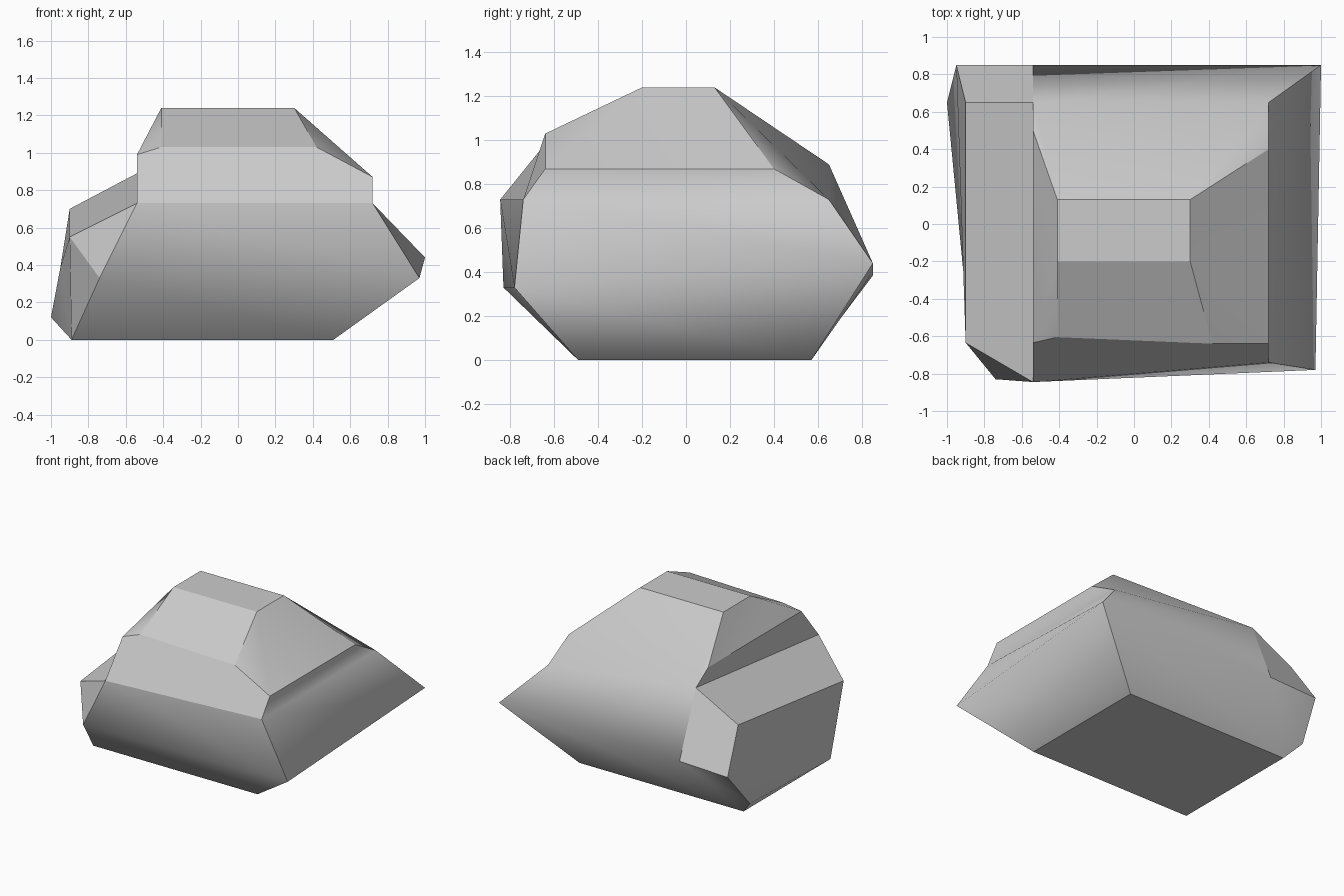
import bpy
import bmesh

cube = bpy.data.objects.get("Cube")
if cube:
    bpy.data.objects.remove(cube, do_unlink=True)

# Stone colour
stone = bpy.data.materials.new("stone_grey")
stone.use_nodes = True
grey = (0.6, 0.6, 0.6, 1.0)
stone.diffuse_color = grey
stone.node_tree.nodes["Principled BSDF"].inputs["Base Color"].default_value = grey

# Corner levels of the boulder, each corner known by one letter
corners = dict(
    # flat base
    a=(-.89, -.49, 0), b=(.51, -.49, 0), c=(.51, .57, 0), d=(-.89, .57, 0),
    # widest waist
    e=(-1, .65, .12), f=(-.95, .85, .385), g=(-.54, .85, .4),
    h=(1, .85, .44), i=(.97, -.78, .33), j=(-.74, -.83, .33),
    # shoulder and side shelf
    k=(-.9, -.635, .55), l=(-.54, -.845, .73), m=(.72, -.74, .73),
    n=(.72, .65, .73), o=(-.54, .65, .89), p=(-.9, .65, .7),
    # crown rim
    q=(-.54, -.635, .99), r=(-.41, -.605, 1.03), s=(.42, -.64, 1.03),
    t=(.72, -.64, .87), u=(.72, .4, .87), v=(-.54, .5, .99),
    # flat top
    w=(-.41, -.2, 1.24), x=(.3, -.2, 1.24), y=(.3, .13, 1.24), z=(-.41, .13, 1.24),
)

# Facets, listed by the corners around them
facets = {
    "base": "abcd",
    "front_lower": "lmij jiba",
    "front_corner_chip": "klj kja",
    "right_lower": "mnhi ihcb",
    "back_lower": "hgdc gfed",
    "left_side": "pfeak eda",
    "left_shelf": "kpol",
    "back_middle": "pogf onhg",
    "crown_left_wall": "lqvo",
    "crown_front_band": "lqrstm",
    "crown_right_band": "mtun",
    "crown_front_slope": "rwxs",
    "crown_right_slope": "xyut xts",
    "crown_left_slope": "wzvq wqr",
    "crown_back_slope": "zov yzon yun",
    "top": "wxyz",
}

# Edges that blend softly; every other edge is a crisp break
soft_edges = "ji ih hg on mn zo yn xt wq gd ea".split()

bm = bmesh.new()
vert = {name: bm.verts.new(co) for name, co in corners.items()}
for loops in facets.values():
    for loop in loops.split():
        bm.faces.new([vert[name] for name in loop]).smooth = True
bmesh.ops.recalc_face_normals(bm, faces=bm.faces)
for edge in bm.edges:
    edge.smooth = False
for start, end in soft_edges:
    edge = bm.edges.get((vert[start], vert[end]))
    if edge:
        edge.smooth = True

mesh = bpy.data.meshes.new("boulder")
bm.to_mesh(mesh)
bm.free()
mesh.materials.append(stone)
boulder = bpy.data.objects.new("boulder", mesh)
bpy.context.collection.objects.link(boulder)
